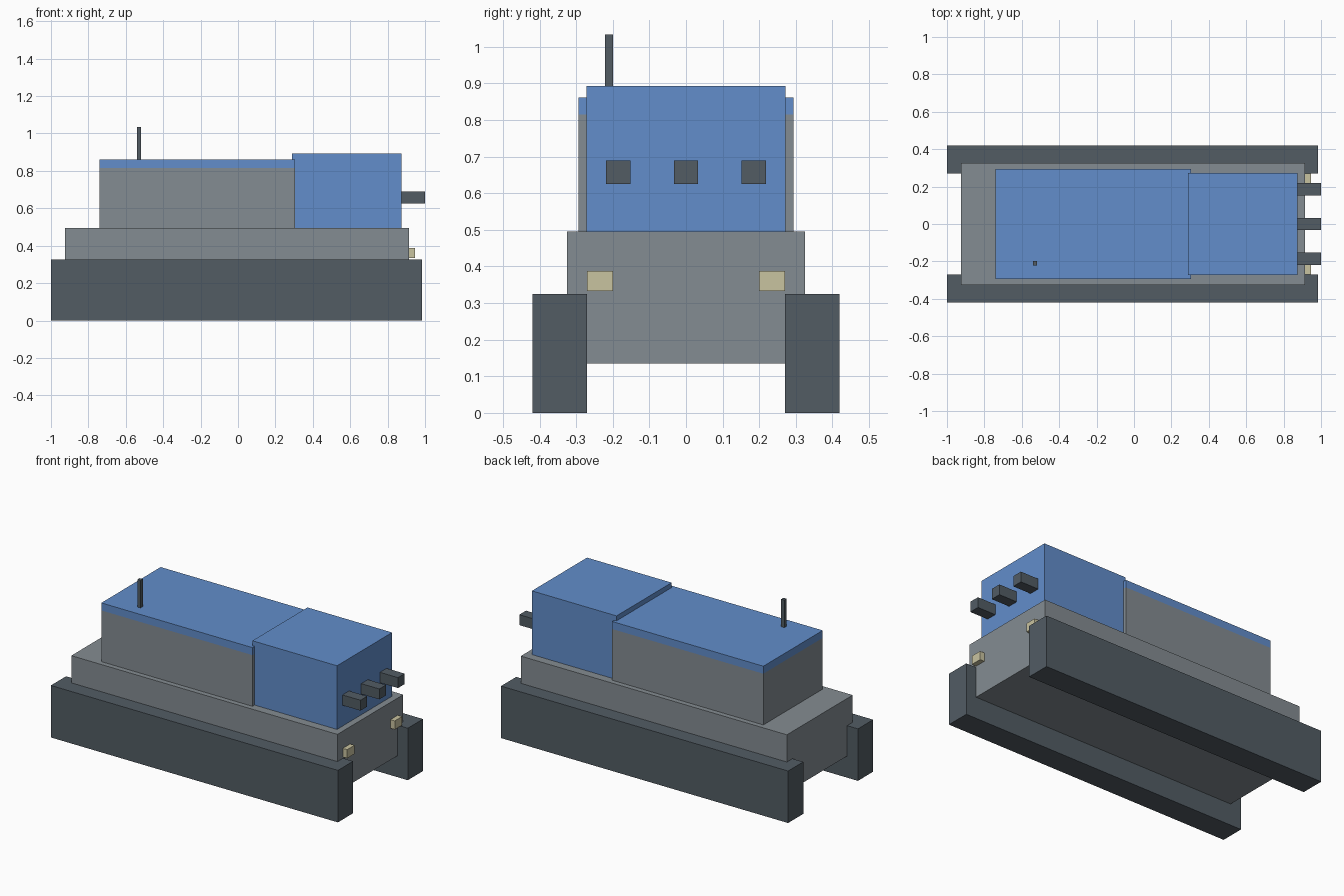
import bpy
import bmesh
from mathutils import Vector

default = bpy.data.objects.get("Cube")
if default:
    bpy.data.objects.remove(default)


def make_material(name, colour):
    mat = bpy.data.materials.new(name)
    mat.use_nodes = True
    mat.diffuse_color = (*colour, 1)
    mat.node_tree.nodes["Principled BSDF"].inputs["Base Color"].default_value = (*colour, 1)
    return mat


blue = make_material("blue paint", (0.122, 0.27, 0.597))
grey = make_material("grey metal", (0.231, 0.262, 0.287))
dark = make_material("dark steel", (0.084, 0.107, 0.127))
cream = make_material("cream lamp", (0.584, 0.546, 0.352))


def box(name, mat, x, y, z):
    """Box spanning the (low, high) pair on each axis."""
    low, high = (Vector(corner) for corner in zip(x, y, z))
    bm = bmesh.new()
    bmesh.ops.create_cube(bm, size=1)
    bmesh.ops.scale(bm, vec=high - low, verts=bm.verts)
    mesh = bpy.data.meshes.new(name)
    bm.to_mesh(mesh)
    bm.free()
    mesh.materials.append(mat)
    obj = bpy.data.objects.new(name, mesh)
    obj.location = (low + high) / 2
    bpy.context.collection.objects.link(obj)
    return obj


# Hull and superstructure
box("hull", grey, (-0.925, 0.915), (-0.325, 0.325), (0.135, 0.495))
box("rear_body", grey, (-0.74, 0.305), (-0.293, 0.293), (0.495, 0.815))
box("rear_roof", blue, (-0.74, 0.305), (-0.293, 0.293), (0.815, 0.862))
box("front_cab", blue, (0.29, 0.875), (-0.272, 0.272), (0.495, 0.893))

# Tracks and headlamps on both sides
for side, sign in (("left", 1), ("right", -1)):
    track_y = sorted((sign * 0.27, sign * 0.42))
    lamp_y = sorted((sign * 0.199, sign * 0.271))
    box(side + "_track", dark, (-1, 0.985), track_y, (0, 0.325))
    box(side + "_headlamp", cream, (0.915, 0.945), lamp_y, (0.333, 0.387))

# Row of three stubs on the cab front
for label, y in (("right", -0.185), ("middle", 0), ("left", 0.185)):
    box(label + "_stub", dark, (0.875, 1), (y - 0.033, y + 0.033), (0.625, 0.69))

# Aerial on the rear roof
box("aerial", dark, (-0.541, -0.519), (-0.221, -0.199), (0.862, 1.034))
